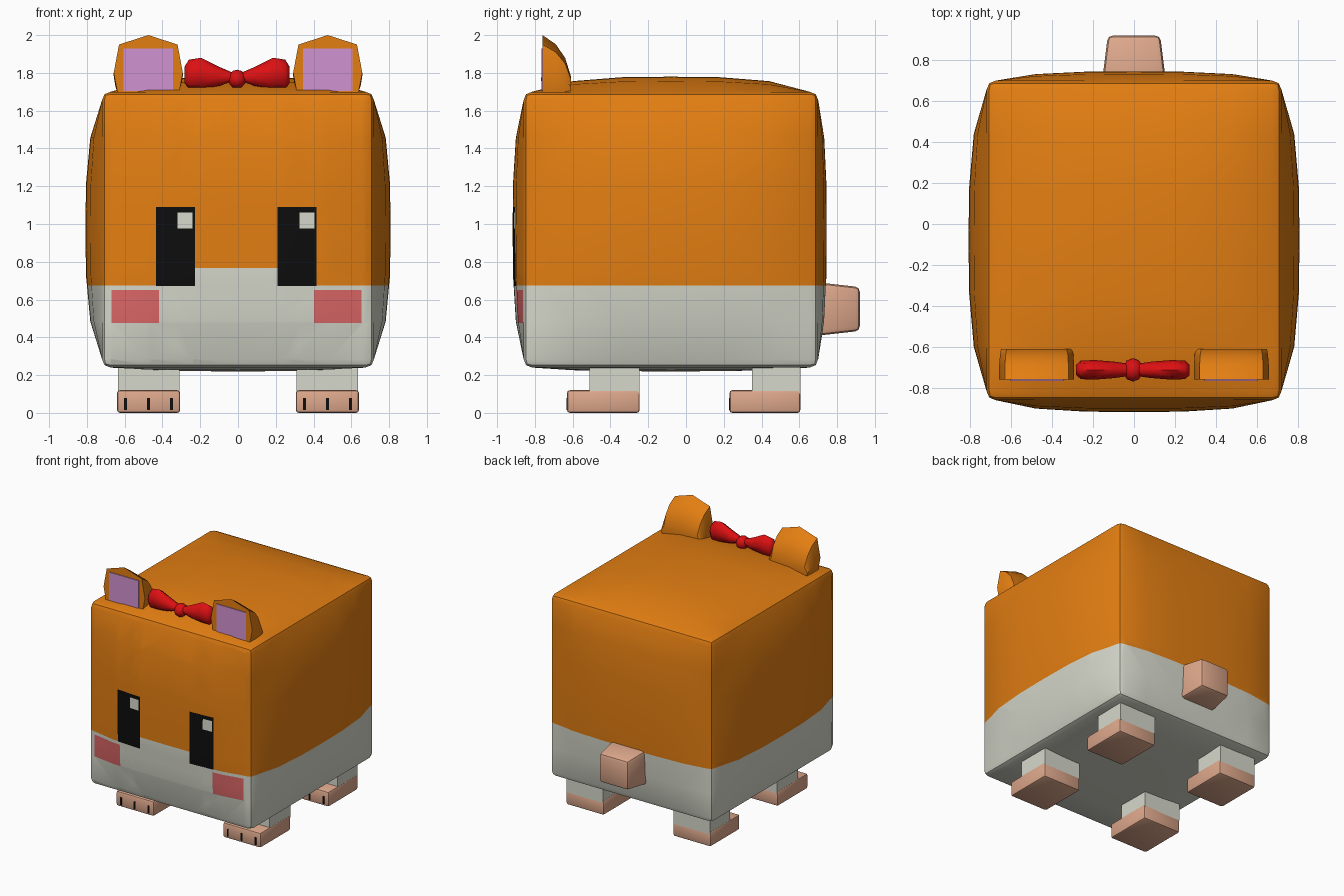
import bpy, bmesh, math
from mathutils import Vector

if "Cube" in bpy.data.objects:
    bpy.data.objects.remove(bpy.data.objects["Cube"])


def material(name, rgb):
    m = bpy.data.materials.new(name)
    m.diffuse_color = (*rgb, 1)
    m.use_nodes = True
    m.node_tree.nodes["Principled BSDF"].inputs["Base Color"].default_value = m.diffuse_color
    return m


ORANGE = material("orange fur", (0.77, 0.21, 0.006))
WHITE = material("cream white", (0.68, 0.69, 0.60))
BLACK = material("black", (0.004, 0.004, 0.004))
BLUSH = material("cheek pink", (0.72, 0.135, 0.135))
LILAC = material("inner ear lilac", (0.64, 0.29, 0.64))
SKIN = material("paw tan", (0.73, 0.39, 0.26))
RED = material("bow red", (0.72, 0.005, 0.006))


def finish(bm, name, mats, angle=35):
    bmesh.ops.recalc_face_normals(bm, faces=bm.faces)
    me = bpy.data.meshes.new(name)
    bm.to_mesh(me)
    bm.free()
    for m in mats:
        me.materials.append(m)
    ob = bpy.data.objects.new(name, me)
    bpy.context.collection.objects.link(ob)
    bpy.ops.object.select_all(action='DESELECT')
    ob.select_set(True)
    bpy.context.view_layer.objects.active = ob
    bpy.ops.object.shade_smooth_by_angle(angle=math.radians(angle))
    return ob


def box(name, lo, hi, mat, bevel=0.0, taper=1.0):
    """Box between two corners; taper narrows the +y end."""
    lo, hi = Vector(lo), Vector(hi)
    bm = bmesh.new()
    bmesh.ops.create_cube(bm, size=1)
    for v in bm.verts:
        if v.co.y > 0:
            v.co.x *= taper
            v.co.z *= taper
        v.co = (lo + hi) / 2 + v.co * (hi - lo)
    if bevel:
        bmesh.ops.bevel(bm, geom=bm.edges[:], offset=bevel, segments=2,
                        profile=0.5, affect='EDGES')
    return finish(bm, name, [mat])


def loft(name, rings, mat, angle=35):
    """Skin through closed rings of equal length and cap both ends."""
    bm = bmesh.new()
    rows = [[bm.verts.new(p) for p in r] for r in rings]
    n = len(rows[0])
    for a, b in zip(rows, rows[1:]):
        for i in range(n):
            j = (i + 1) % n
            bm.faces.new((a[i], a[j], b[j], b[i]))
    bm.faces.new(rows[0])
    bm.faces.new(rows[-1])
    return finish(bm, name, [mat], angle)


# Body: bulged box with softened edges
bm = bmesh.new()
bmesh.ops.create_cube(bm, size=2)
bmesh.ops.subdivide_edges(bm, edges=bm.edges[:], cuts=5, use_grid_fill=True)
rim = [e for e in bm.edges if sum(
    all(abs(v.co[k]) > 0.999 and v.co[k] * e.verts[0].co[k] > 0 for v in e.verts)
    for k in range(3)) >= 2]
MID, HALF = (0, -0.08, 0.97), (0.72, 0.78, 0.73)
BULGE = ((0.088, 0.088), (0.058, 0.045), (0.02, 0.08))   # (negative, positive) sides
for v in bm.verts:
    p = v.co.copy()
    for k in range(3):
        a, b = p[(k + 1) % 3], p[(k + 2) % 3]
        swell = (1 - abs(a) ** 3) * (1 - abs(b) ** 3)
        v.co[k] = MID[k] + p[k] * (HALF[k] + BULGE[k][p[k] > 0] * swell)
bmesh.ops.bevel(bm, geom=rim, offset=0.045, segments=2, profile=0.5, affect='EDGES')
bmesh.ops.triangulate(bm, faces=[f for f in bm.faces if len(f.verts) > 3])
bm.normal_update()


def cut(axis, value, front_only):
    faces = [f for f in bm.faces if not front_only or f.normal.y < -0.7]
    geom = set(faces)
    for f in faces:
        geom.update(f.edges)
        geom.update(f.verts)
    co, no = Vector(), Vector()
    co[axis], no[axis] = value, 1
    bmesh.ops.bisect_plane(bm, geom=list(geom), plane_co=co, plane_no=no, dist=1e-5)
    bm.normal_update()


# Painted face rectangles: x0, x1, z0, z1, material slot
marks = [(-0.23, 0.21, 0.6, 0.767, 1)]
for x, hx, cx in ((-0.433, -0.32, -0.67), (0.21, 0.325, 0.402)):
    marks += [(x, x + 0.205, 0.672, 1.09, 2),
              (hx, hx + 0.08, 0.975, 1.06, 1),
              (cx, cx + 0.252, 0.475, 0.65, 3)]
BELLY = 0.675
cut(2, BELLY, False)
for x0, x1, z0, z1, _ in marks:
    for axis, value in ((0, x0), (0, x1), (2, z0), (2, z1)):
        cut(axis, value, True)
for f in bm.faces:
    c = f.calc_center_median()
    f.material_index = 1 if c.z < BELLY else 0
    if f.normal.y < -0.7:
        for x0, x1, z0, z1, slot in marks:
            if x0 < c.x < x1 and z0 < c.z < z1:
                f.material_index = slot
finish(bm, "body", [ORANGE, WHITE, BLACK, BLUSH])

# Ears: flat front, rounded back
EAR = [(-0.16, 0), (-0.183, 0.1), (-0.155, 0.25), (0, 0.30),
       (0.155, 0.25), (0.183, 0.1), (0.16, 0)]
for side, s in (("left", -1), ("right", 1)):
    rings = [[(s * 0.475 + x * sx, y, 1.70 + z * sz) for x, z in EAR]
             for y, sx, sz in ((-0.76, 1, 1), (-0.69, 1, 0.84),
                               (-0.64, 0.98, 0.6), (-0.61, 0.95, 0.28))]
    # tuck the base slightly into the head
    rings = [[(x, y, z - 0.02 if z < 1.701 else z) for x, y, z in r] for r in rings]
    loft(side + "_ear", rings, ORANGE, 40)
    box(side + "_inner_ear", (s * 0.475 - 0.13, -0.766, 1.705),
        (s * 0.475 + 0.13, -0.758, 1.93), LILAC)

# Bow: two lofted wings and a round knot
BOW_X, BOW_Y = -0.005, -0.712
WING = [(0.02, 1.757, 1.80, 0.03), (0.09, 1.732, 1.83, 0.04), (0.19, 1.715, 1.88, 0.048),
        (0.255, 1.715, 1.87, 0.045), (0.277, 1.745, 1.835, 0.025)]
for side, s in (("left", -1), ("right", 1)):
    rings = []
    for x, z0, z1, w in WING:
        rings.append([(BOW_X + s * x,
                       BOW_Y + w * math.cos(i * math.pi / 4),
                       (z0 + z1) / 2 + (z1 - z0) / 2 * math.sin(i * math.pi / 4))
                      for i in range(8)])
    loft(side + "_bow_wing", rings, RED, 50)
bm = bmesh.new()
bmesh.ops.create_uvsphere(bm, u_segments=10, v_segments=6, radius=1)
for v in bm.verts:
    v.co = Vector((BOW_X + v.co.x * 0.05, BOW_Y + v.co.y * 0.057, 1.767 + v.co.z * 0.05))
finish(bm, "bow_knot", [RED], 60)

# Tail
box("tail", (-0.16, 0.66, 0.405), (0.16, 0.92, 0.695), SKIN, 0.025, 0.8)

# Legs, paws and toe lines
for end, y0, y1 in (("front", -0.63, -0.245), ("back", 0.23, 0.605)):
    for side, s in (("left", -1), ("right", 1)):
        x = s * 0.473
        name = end + "_" + side
        box(name + "_leg", (x - 0.162, y0 + 0.12, 0.10), (x + 0.162, y1, 0.27), WHITE)
        box(name + "_paw", (x - 0.167, y0, 0), (x + 0.167, y1, 0.12), SKIN, 0.015)
        for i in (-1, 0, 1):
            tx = x + i * 0.122
            box(f"{name}_toe_line_{i + 2}", (tx - 0.008, y0 - 0.002, 0.016),
                (tx + 0.008, y0 + 0.004, 0.078), BLACK)
